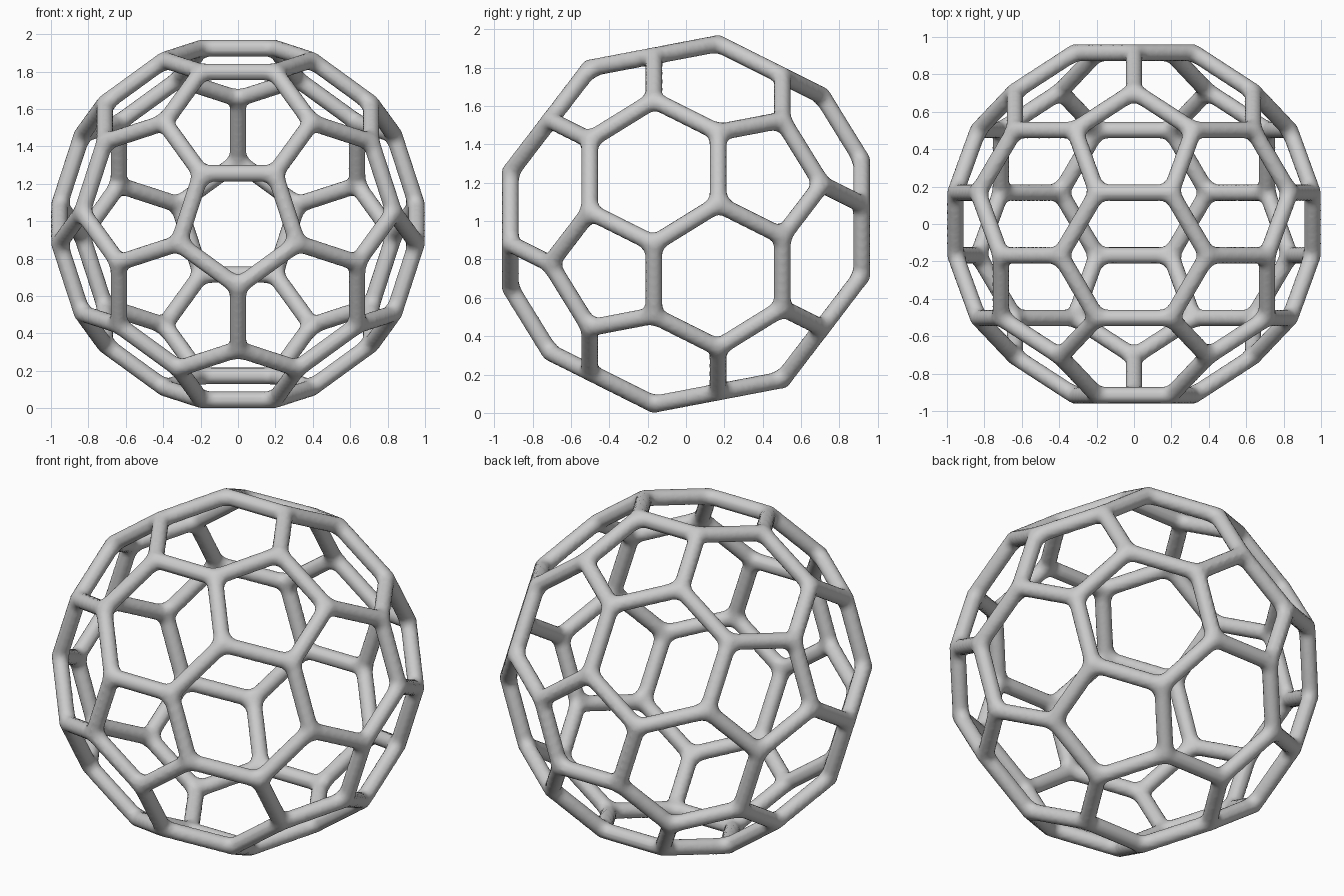
import bpy, bmesh
from math import sin, cos, tan, radians, sqrt
from mathutils import Vector, Matrix

if "Cube" in bpy.data.objects:
    bpy.data.objects.remove(bpy.data.objects["Cube"])

TUBE = 0.045      # strut radius
BEND = 0.095      # centreline radius of the rounded hole corners

# Icosahedron with its five-fold axis along y
def ring(y, start):
    return [Vector((2 / sqrt(5) * cos(radians(start + 72 * k)), y,
                    2 / sqrt(5) * sin(radians(start + 72 * k)))) for k in range(5)]

ico = [Vector((0, -1, 0)), Vector((0, 1, 0))] + ring(-1 / sqrt(5), -90) + ring(1 / sqrt(5), 90)

# Cut every corner at a third of the edges: truncated icosahedron
pts = [a.lerp(b, 1 / 3) for a in ico for b in ico if 0.1 < (a - b).length < 1.2]
scale = (1 - TUBE) / max(p.x for p in pts)
cage = bmesh.new()
for p in pts:
    cage.verts.new(p * scale)
bmesh.ops.convex_hull(cage, input=cage.verts[:])
bmesh.ops.dissolve_limit(cage, angle_limit=radians(2), verts=cage.verts[:], edges=cage.edges[:])

# All struts are splines of one round-bevelled curve
curve = bpy.data.curves.new("struts", 'CURVE')
curve.dimensions = '3D'
curve.bevel_depth = TUBE
curve.bevel_resolution = 5
curve.use_fill_caps = True

def add_path(points, cyclic):
    s = curve.splines.new('POLY')
    s.points.add(len(points) - 1)
    for sp, p in zip(s.points, points):
        sp.co = (*p, 1)
    s.use_cyclic_u = cyclic

def round_corner(prev, p, nxt, steps=5):
    u, v = (prev - p).normalized(), (nxt - p).normalized()
    half = u.angle(v) / 2
    centre = p + (u + v).normalized() * BEND / sin(half)
    reach = BEND / tan(half)
    a = (p + u * reach - centre).normalized()
    b = (p + v * reach - centre).normalized()
    return [centre + a.lerp(b, i / steps).normalized() * BEND for i in range(steps + 1)]

# Straight struts, then a rounded loop per face to fillet the joints
for e in cage.edges:
    add_path([v.co for v in e.verts], False)
for f in cage.faces:
    co = [v.co for v in f.verts]
    path = []
    for i, p in enumerate(co):
        path += round_corner(co[i - 1], p, co[(i + 1) % len(co)])
    add_path(path, True)

helper = bpy.data.objects.new("strut_curve", curve)
bpy.context.collection.objects.link(helper)
bpy.context.view_layer.update()
dg = bpy.context.evaluated_depsgraph_get()
mesh = bpy.data.meshes.new_from_object(helper.evaluated_get(dg))
bpy.data.objects.remove(helper)

# Ball at every joint
bm = bmesh.new()
bm.from_mesh(mesh)
for v in cage.verts:
    bmesh.ops.create_icosphere(bm, subdivisions=3, radius=TUBE, matrix=Matrix.Translation(v.co))
bottom = min(v.co.z for v in bm.verts)
bmesh.ops.translate(bm, verts=bm.verts[:], vec=(0, 0, -bottom))
bm.to_mesh(mesh)
bm.free()
cage.free()

# Fuse everything into one continuous smooth lattice
ball = bpy.data.objects.new("lattice_ball", mesh)
bpy.context.collection.objects.link(ball)
fuse = ball.modifiers.new("fuse", 'REMESH')
fuse.mode = 'VOXEL'
fuse.voxel_size = 0.016
fuse.use_smooth_shade = True
